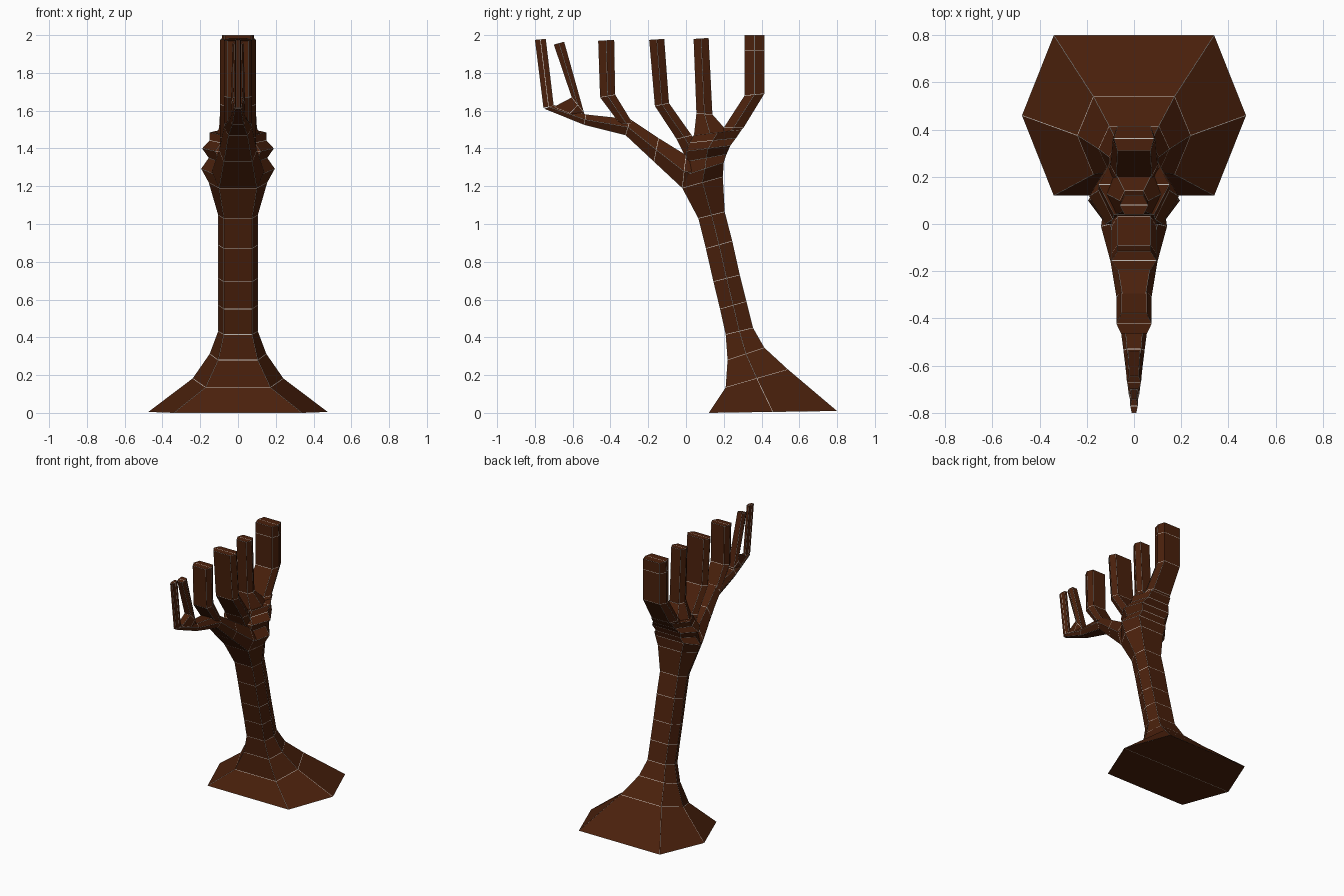
import bpy, bmesh

bark = bpy.data.materials.new("dark_brown_bark")
bark.diffuse_color = (0.068, 0.0145, 0.0035, 1)
seam = bpy.data.materials.new("pale_grey_seam")
seam.diffuse_color = (0.60, 0.56, 0.52, 1)


def loft(name, rings):
    """Six-sided limb. Ring: front (y, z), back (y, z), front/back half width, side half width."""
    bm = bmesh.new()
    loops = []
    for fy, fz, by, bz, wi, wm in rings:
        my, mz = (fy + by) / 2, (fz + bz) / 2
        pts = [(-wi, fy, fz), (wi, fy, fz), (wm, my, mz),
               (wi, by, bz), (-wi, by, bz), (-wm, my, mz)]
        loops.append([bm.verts.new(p) for p in pts])
    for a, b in zip(loops, loops[1:]):
        for i in range(6):
            j = (i + 1) % 6
            bm.faces.new((a[i], a[j], b[j], b[i]))
    # Each end is closed by two quads
    for c in (loops[0], loops[-1]):
        bm.faces.new((c[0], c[1], c[2], c[5]))
        bm.faces.new((c[5], c[2], c[3], c[4]))
    bmesh.ops.recalc_face_normals(bm, faces=bm.faces)
    # Hairline pale seams around every facet
    rims = bmesh.ops.inset_individual(bm, faces=bm.faces[:], thickness=0.0016,
                                      use_even_offset=True)
    for f in rims["faces"]:
        f.material_index = 1
    mesh = bpy.data.meshes.new(name)
    bm.to_mesh(mesh)
    bm.free()
    mesh.materials.append(bark)
    mesh.materials.append(seam)
    ob = bpy.data.objects.new(name, mesh)
    bpy.context.collection.objects.link(ob)


def finger(name, wi, wm, path):
    """Upright branch of constant width."""
    loft(name, [p + (wi, wm) for p in path])


# Flared root, leaning trunk and lumpy crown
loft("trunk", [
    (0.12, 0.0, 0.80, 0.01, 0.34, 0.475),
    (0.21, 0.135, 0.54, 0.23, 0.172, 0.24),
    (0.22, 0.28, 0.415, 0.345, 0.105, 0.15),
    (0.21, 0.415, 0.355, 0.45, 0.075, 0.105),
    (0.18, 0.55, 0.32, 0.59, 0.075, 0.105),
    (0.145, 0.695, 0.285, 0.73, 0.075, 0.105),
    (0.105, 0.87, 0.245, 0.91, 0.075, 0.105),
    (0.065, 1.03, 0.205, 1.065, 0.075, 0.105),
    (-0.02, 1.19, 0.195, 1.25, 0.10, 0.155),
    (0.0, 1.26, 0.20, 1.325, 0.12, 0.195),
    (0.0, 1.33, 0.215, 1.37, 0.10, 0.155),
    (0.0, 1.385, 0.235, 1.415, 0.12, 0.19),
    (0.02, 1.43, 0.265, 1.455, 0.09, 0.15),
    (0.04, 1.47, 0.295, 1.50, 0.085, 0.15),
])

# Long limb reaching forward, tapering to its tip
loft("front_limb", [
    (0.06, 1.19, 0.06, 1.35, 0.09, 0.13),
    (-0.02, 1.19, 0.0, 1.365, 0.10, 0.14),
    (-0.17, 1.33, -0.145, 1.455, 0.075, 0.10),
    (-0.32, 1.47, -0.295, 1.555, 0.05, 0.075),
    (-0.54, 1.525, -0.53, 1.58, 0.03, 0.045),
    (-0.75, 1.61, -0.70, 1.63, 0.015, 0.022),
])

# Upright branches, front to back
finger("tip_branch", 0.01, 0.016,
       [(-0.755, 1.615, -0.70, 1.625), (-0.80, 1.975, -0.742, 1.98)])
loft("second_branch", [
    (-0.70, 1.62, -0.53, 1.55, 0.02, 0.035),
    (-0.605, 1.67, -0.54, 1.59, 0.025, 0.038),
    (-0.70, 1.95, -0.645, 1.965, 0.02, 0.03),
])
finger("third_branch", 0.055, 0.075, [
    (-0.35, 1.53, -0.28, 1.53), (-0.455, 1.67, -0.375, 1.685),
    (-0.465, 1.97, -0.38, 1.975)])
finger("fourth_branch", 0.07, 0.095, [
    (0.0, 1.35, 0.07, 1.42), (-0.05, 1.45, 0.03, 1.47),
    (-0.165, 1.625, -0.09, 1.64), (-0.195, 1.975, -0.115, 1.98)])
loft("fifth_branch", [
    (0.04, 1.45, 0.22, 1.49, 0.08, 0.12),
    (0.055, 1.585, 0.14, 1.58, 0.04, 0.06),
    (0.04, 1.98, 0.12, 1.985, 0.04, 0.06),
])
loft("back_branch", [
    (0.15, 1.45, 0.26, 1.465, 0.08, 0.12),
    (0.20, 1.51, 0.305, 1.51, 0.075, 0.10),
    (0.31, 1.68, 0.415, 1.69, 0.07, 0.09),
    (0.31, 1.92, 0.415, 1.92, 0.07, 0.09),
    (0.31, 2.0, 0.415, 2.0, 0.07, 0.085),
])
